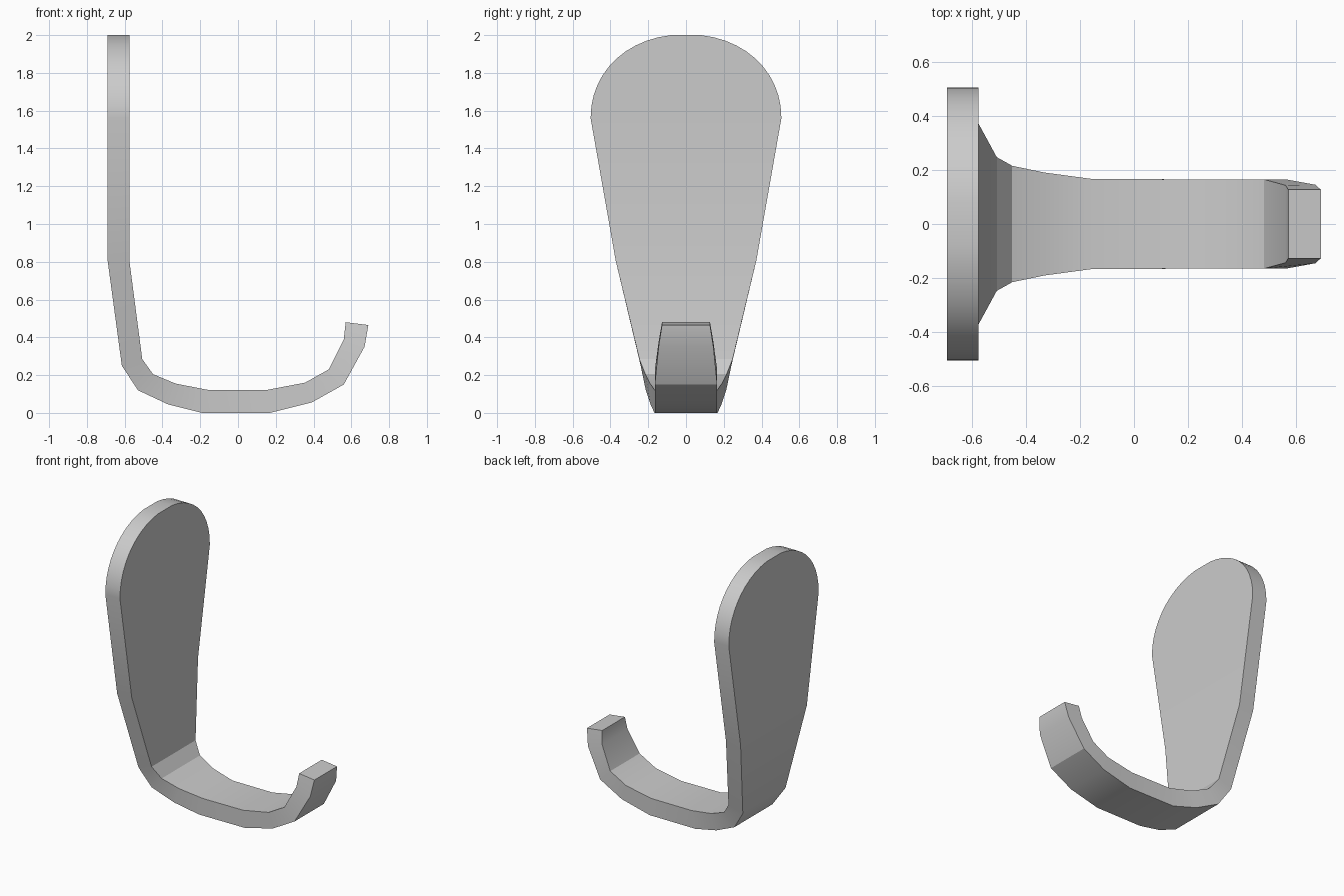
import bpy, bmesh
from math import sin, cos, radians

if "Cube" in bpy.data.objects:
    bpy.data.objects.remove(bpy.data.objects["Cube"])

# Stations along the bent strip: back/outer x,z, front/inner x,z, half widths
stations = []

# Rounded top of the wall plate
N = 11
for i in range(N, -1, -1):
    a = radians(82 * i / N)
    w = 0.505 * cos(a) ** 0.94
    z = 1.56 + 0.44 * (sin(a) / sin(radians(82))) ** 0.96
    stations.append((-0.69, z, -0.575, z, w, w))

# Tapering plate, bend, floor and upturned tip
stations += [
    (-0.69, 0.805, -0.575, 0.805, 0.372, 0.372),
    (-0.615, 0.25, -0.507, 0.285, 0.24, 0.247),
    (-0.53, 0.12, -0.45, 0.205, 0.213, 0.215),
    (-0.37, 0.045, -0.33, 0.155, 0.188, 0.19),
    (-0.19, 0.0, -0.16, 0.122, 0.167, 0.167),
    (0.17, 0.0, 0.155, 0.122, 0.165, 0.165),
    (0.39, 0.055, 0.355, 0.16, 0.165, 0.165),
    (0.56, 0.15, 0.48, 0.23, 0.165, 0.165),
    (0.67, 0.35, 0.56, 0.39, 0.145, 0.143),
    (0.69, 0.465, 0.57, 0.48, 0.127, 0.127),
]

# Skin the strip
bm = bmesh.new()
rings = []
for xo, zo, xi, zi, wo, wi in stations:
    rings.append([bm.verts.new(p) for p in
                  ((xo, -wo, zo), (xo, wo, zo), (xi, wi, zi), (xi, -wi, zi))])
for a, b in zip(rings, rings[1:]):
    for k in range(4):
        m = (k + 1) % 4
        bm.faces.new((a[k], a[m], b[m], b[k]))
bm.faces.new(rings[0])
bm.faces.new(rings[-1])
bmesh.ops.recalc_face_normals(bm, faces=bm.faces)

mesh = bpy.data.meshes.new("wall_hook")
bm.to_mesh(mesh)
bm.free()
hook = bpy.data.objects.new("wall_hook", mesh)
bpy.context.collection.objects.link(hook)

# Smooth rim and bends, sharp corners
bpy.context.view_layer.objects.active = hook
hook.select_set(True)
bpy.ops.object.shade_smooth_by_angle(angle=radians(28))
